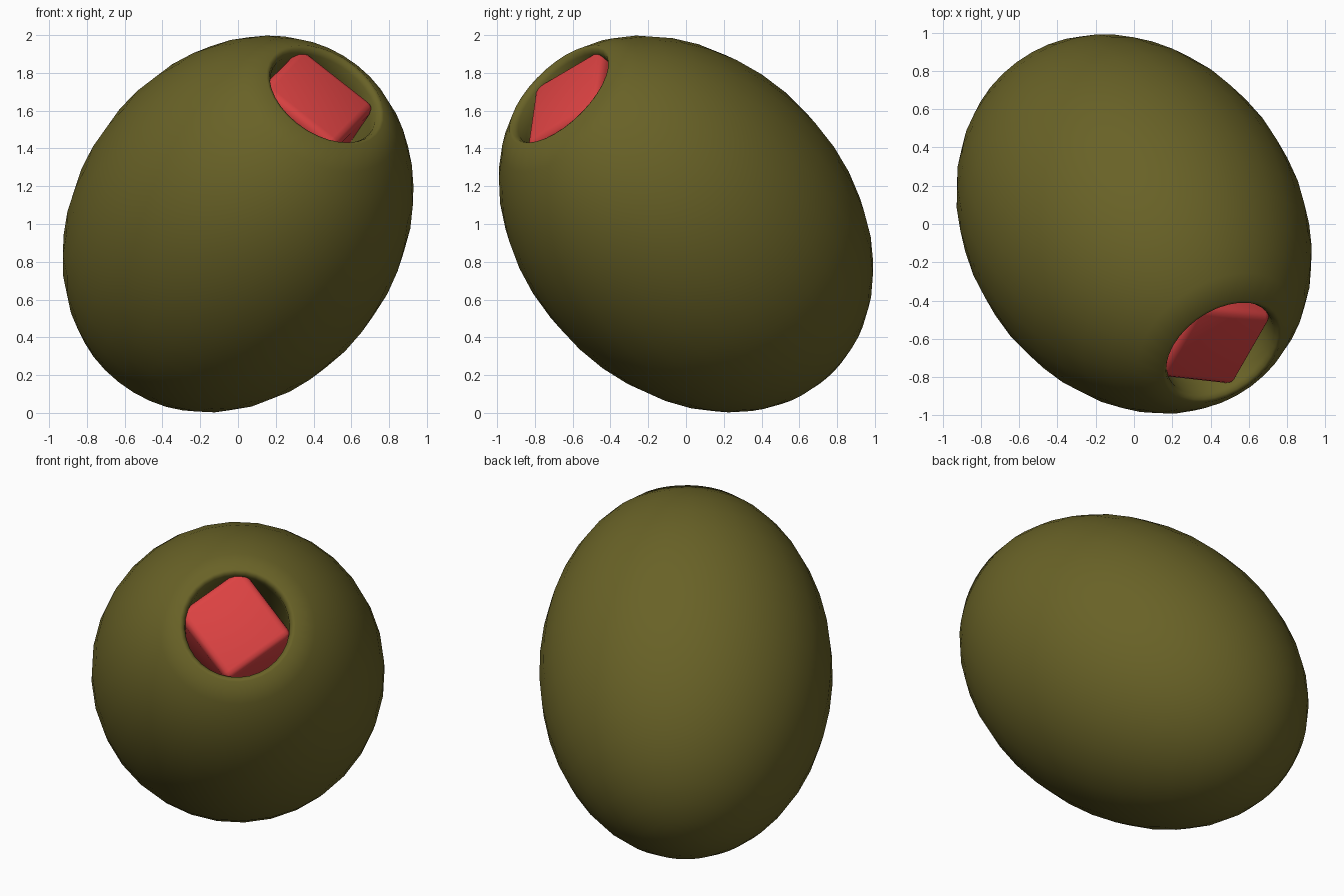
import bpy, bmesh, math
from mathutils import Matrix, Vector

if "Cube" in bpy.data.objects:
    bpy.data.objects.remove(bpy.data.objects["Cube"])

LONG, WIDE = 1.155, 0.87          # half length and radius of the olive
HOLE = 0.345                      # radius of the pitted opening
SEGMENTS = 32

# Frame of the tilted olive: long axis and the two box directions across it
axis = Vector((0.436, -0.63, 0.645)).normalized()
side = Vector((0.788, -0.095, -0.609))
side = (side - axis * side.dot(axis)).normalized()
across = axis.cross(side)
tilt = Matrix((side, across, axis)).transposed().to_4x4()
tilt.translation = (0, 0, 1)


def material(name, color):
    mat = bpy.data.materials.new(name)
    mat.use_nodes = True
    mat.diffuse_color = color
    shader = next(n for n in mat.node_tree.nodes if n.type == "BSDF_PRINCIPLED")
    shader.inputs["Base Color"].default_value = color
    shader.inputs["Roughness"].default_value = 0.6
    return mat


def finish(name, bm, mat, angle):
    bmesh.ops.recalc_face_normals(bm, faces=bm.faces)
    mesh = bpy.data.meshes.new(name)
    bm.to_mesh(mesh)
    bm.free()
    obj = bpy.data.objects.new(name, mesh)
    bpy.context.collection.objects.link(obj)
    mesh.materials.append(mat)
    obj.matrix_world = tilt
    bpy.ops.object.select_all(action="DESELECT")
    obj.select_set(True)
    bpy.context.view_layer.objects.active = obj
    bpy.ops.object.shade_smooth_by_angle(angle=math.radians(angle))
    return obj


# Olive body: egg profile up to the rim, then rolled over into the pit
rim = math.asin(HOLE / WIDE)
steps = 18
profile = []
for i in range(steps + 1):
    t = math.pi + (rim - math.pi) * i / steps
    profile.append((WIDE * math.sin(t), LONG * math.cos(t)))
top = profile[-1][1]
profile += [(HOLE - 0.02, top - 0.005), (HOLE - 0.035, top - 0.03),
            (HOLE - 0.035, top - 0.1), (HOLE - 0.045, top - 0.55), (0, top - 0.6)]

bm = bmesh.new()
verts = [bm.verts.new((r, 0, z)) for r, z in profile]
edges = [bm.edges.new(pair) for pair in zip(verts, verts[1:])]
bmesh.ops.spin(bm, geom=verts + edges, cent=(0, 0, 0), axis=(0, 0, 1),
               angle=math.tau, steps=SEGMENTS, use_merge=True)
bmesh.ops.remove_doubles(bm, verts=bm.verts, dist=0.0001)
finish("olive_body", bm, material("olive green", (0.14, 0.122, 0.02, 1)), 70)

# Pepper filling: rounded block pushed into the pit
bm = bmesh.new()
bmesh.ops.create_cube(bm, size=1)
bmesh.ops.scale(bm, vec=(0.51, 0.48, 0.55), verts=bm.verts)
bmesh.ops.translate(bm, vec=(-0.025, 0, 1.03 - 0.275), verts=bm.verts)
bmesh.ops.bevel(bm, geom=bm.edges[:], offset=0.045, segments=3,
                profile=0.5, affect="EDGES")
finish("pepper_filling", bm, material("pepper red", (0.72, 0.055, 0.055, 1)), 60)
